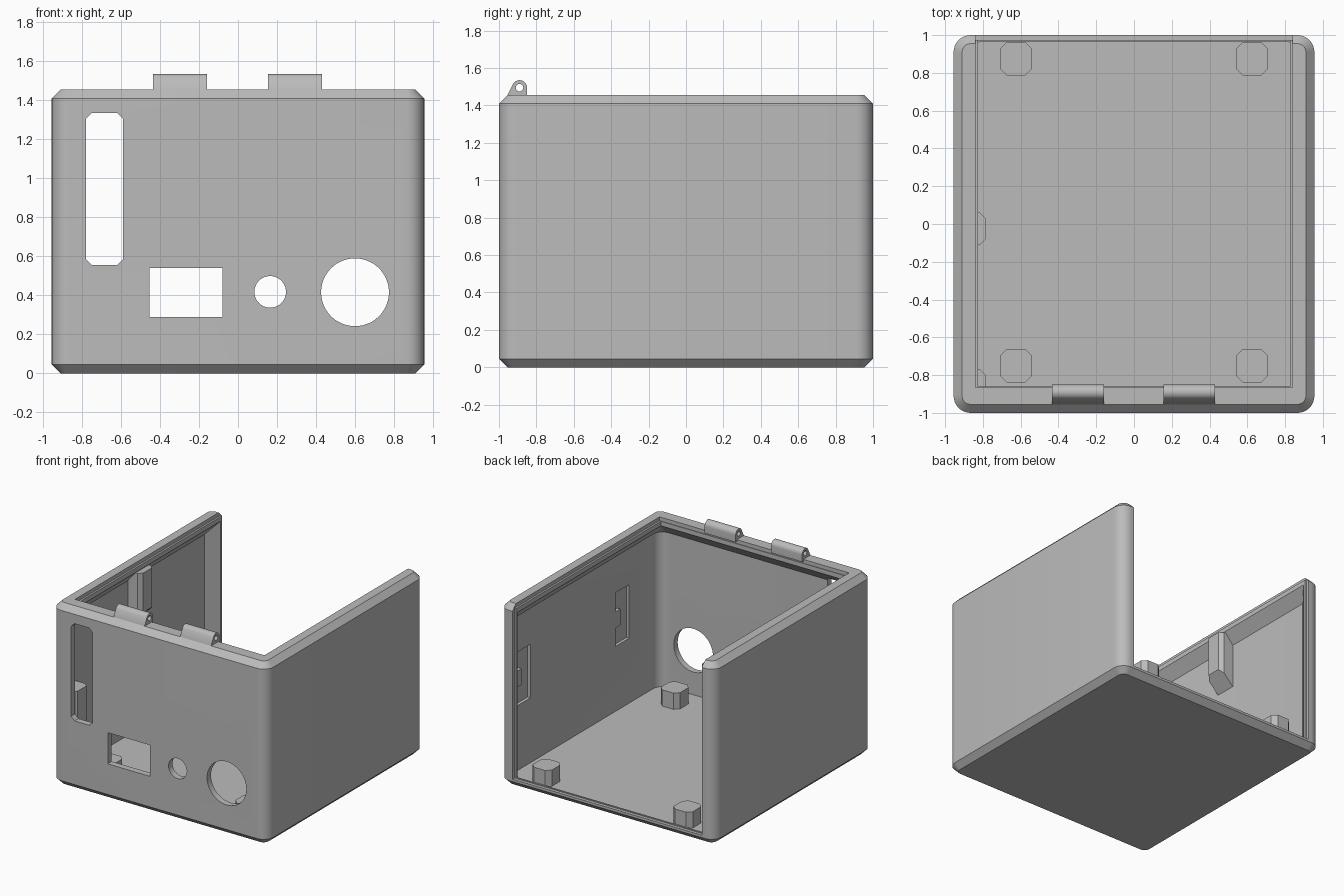
import bpy, bmesh, math
from mathutils import Vector

if "Cube" in bpy.data.objects:
    bpy.data.objects.remove(bpy.data.objects["Cube"], do_unlink=True)

grey = bpy.data.materials.new("plain_grey")
grey.use_nodes = True
colour = (0.5, 0.5, 0.5, 1)
grey.diffuse_color = colour
grey.node_tree.nodes["Principled BSDF"].inputs["Base Color"].default_value = colour


def finish(name, bm):
    bmesh.ops.recalc_face_normals(bm, faces=bm.faces[:])
    mesh = bpy.data.meshes.new(name)
    bm.to_mesh(mesh)
    bm.free()
    mesh.materials.append(grey)
    obj = bpy.data.objects.new(name, mesh)
    bpy.context.scene.collection.objects.link(obj)
    return obj


def prism(name, outline, axis, lo, hi):
    """Extrude a 2D outline along x, y or z."""
    def place(p, t):
        return {"x": (t, p[0], p[1]), "y": (p[0], t, p[1]), "z": (p[0], p[1], t)}[axis]
    bm = bmesh.new()
    face = bm.faces.new([bm.verts.new(place(p, lo)) for p in outline])
    new = bmesh.ops.extrude_face_region(bm, geom=[face])["geom"]
    shift = Vector(place((0, 0), hi - lo))
    bmesh.ops.translate(bm, vec=shift, verts=[v for v in new if isinstance(v, bmesh.types.BMVert)])
    return finish(name, bm)


def rect(u0, u1, v0, v1, c=0.0):
    """Rectangle outline, with clipped corners when c is set."""
    if not c:
        return [(u0, v0), (u1, v0), (u1, v1), (u0, v1)]
    return [(u0 + c, v0), (u1 - c, v0), (u1, v0 + c), (u1, v1 - c),
            (u1 - c, v1), (u0 + c, v1), (u0, v1 - c), (u0, v0 + c)]


def arc(u, v, r, a0, a1, n):
    return [(u + r * math.cos(math.radians(a0 + (a1 - a0) * i / n)),
             v + r * math.sin(math.radians(a0 + (a1 - a0) * i / n))) for i in range(n + 1)]


def circle(u, v, r, n=48):
    return arc(u, v, r, 0, 360, n)[:-1]


def cut(obj, cutter):
    cutter.hide_render = True
    mod = obj.modifiers.new("cut", "BOOLEAN")
    mod.operation = "DIFFERENCE"
    mod.solver = "EXACT"
    mod.object = cutter
    graph = bpy.context.evaluated_depsgraph_get()
    graph.update()
    mesh = bpy.data.meshes.new_from_object(obj.evaluated_get(graph))
    obj.modifiers.clear()
    obj.data = mesh
    bpy.data.objects.remove(cutter, do_unlink=True)


def smooth(obj):
    bpy.ops.object.select_all(action="DESELECT")
    obj.select_set(True)
    bpy.context.view_layer.objects.active = obj
    bpy.ops.object.shade_smooth_by_angle(angle=math.radians(30))


# Outer shell: rounded upright corners, chamfered top and bottom
W, H = 0.955, 1.455
bm = bmesh.new()
bmesh.ops.create_cube(bm, size=1)
for v in bm.verts:
    v.co = (v.co.x * 2 * W, v.co.y * 2, (v.co.z + 0.5) * H)
upright = [e for e in bm.edges if abs(e.verts[0].co.z - e.verts[1].co.z) > 1]
bmesh.ops.bevel(bm, geom=upright, offset=0.09, segments=8, profile=0.5, affect="EDGES")
rims = [e for e in bm.edges if abs(e.verts[0].co.z - e.verts[1].co.z) < 0.001]
bmesh.ops.bevel(bm, geom=rims, offset=0.045, segments=1, affect="EDGES")
shell = finish("box_shell", bm)

# Cavity, narrowing to a lip at the top and at the back
floor, lip = 0.06, 1.395
bm = bmesh.new()
plan = arc(-0.82, -0.87, 0.08, 180, 270, 6) + arc(0.82, -0.87, 0.08, 270, 360, 6)
plan += [(0.9, 0.86), (-0.9, 0.86)]
points = [(x, y, z) for x, y in plan for z in (floor, 1.3)]
points += [(x, y, lip) for x in (-0.82, 0.82) for y in (-0.855, 0.965)]
points += [(x, 0.965, floor) for x in (-0.82, 0.82)]
for p in points:
    bm.verts.new(p)
bmesh.ops.convex_hull(bm, input=bm.verts[:])
bmesh.ops.delete(bm, geom=[v for v in bm.verts if not v.link_faces], context="VERTS")
bmesh.ops.dissolve_limit(bm, angle_limit=0.01, verts=bm.verts[:], edges=bm.edges[:])
cut(shell, finish("cavity_cutter", bm))

# Open top and back, with a shallow step for the cover
cut(shell, prism("opening_cutter", rect(-0.825, 0.825, -0.86, 1.2), "z", 0.072, 2))
cut(shell, prism("top_step_cutter", rect(-0.84, 0.84, -0.865, 1.2), "z", 1.425, 2))
cut(shell, prism("back_step_cutter", rect(-0.84, 0.84, 0.975, 1.2), "z", 0.064, 1.9))

# Front panel holes
for outline in (rect(-0.78, -0.59, 0.555, 1.335, 0.03), rect(-0.455, -0.08, 0.29, 0.54),
                circle(0.165, 0.418, 0.081), circle(0.6, 0.416, 0.174)):
    cut(shell, prism("hole_cutter", outline, "y", -1.2, -0.8))

# Latch recesses inside the left wall, each with a small lug
for i, y in enumerate((-0.48, 0.77)):
    cut(shell, prism("recess_cutter", rect(y - 0.085, y + 0.085, 0.58, 1.01), "x", 0.8, 0.925))
    prism(f"recess_lug_{i + 1}", rect(y + 0.03, y + 0.09, 0.73, 0.86), "x", 0.897, 0.93)
smooth(shell)

# Corner posts on the floor
for side, x in (("right", -0.625), ("left", 0.625)):
    for end, y in (("front", -0.75), ("back", 0.875)):
        prism(f"{end}_{side}_post", rect(x - 0.085, x + 0.085, y - 0.088, y + 0.088, 0.035),
              "z", floor - 0.02, 0.19)

# Wall brackets inside the right wall, sloped underneath
for i, (y, top) in enumerate(((-0.025, 1.38), (-0.855, 0.75))):
    outline = [(-0.92, y - 0.085), (-0.815, y - 0.085), (-0.785, y - 0.055),
               (-0.785, y + 0.055), (-0.815, y + 0.085), (-0.92, y + 0.085)]
    bracket = prism(f"wall_bracket_{i + 1}", outline, "z", top - 0.45, top)
    for v in bracket.data.vertices:
        if v.co.z < top - 0.1:
            v.co.z += 0.92 + v.co.x

# Hinge barrels on the front rim
for side, x in (("right", -0.435), ("left", 0.155)):
    profile = [(-0.85, 1.44), *arc(-0.89, 1.495, 0.04, 0, 160, 12), (-0.955, 1.455), (-0.955, 1.44)]
    hinge = prism(f"{side}_hinge", profile, "x", x, x + 0.275)
    cut(hinge, prism("pin_cutter", circle(-0.89, 1.495, 0.02, 24), "x", x - 0.1, x + 0.4))
    smooth(hinge)
